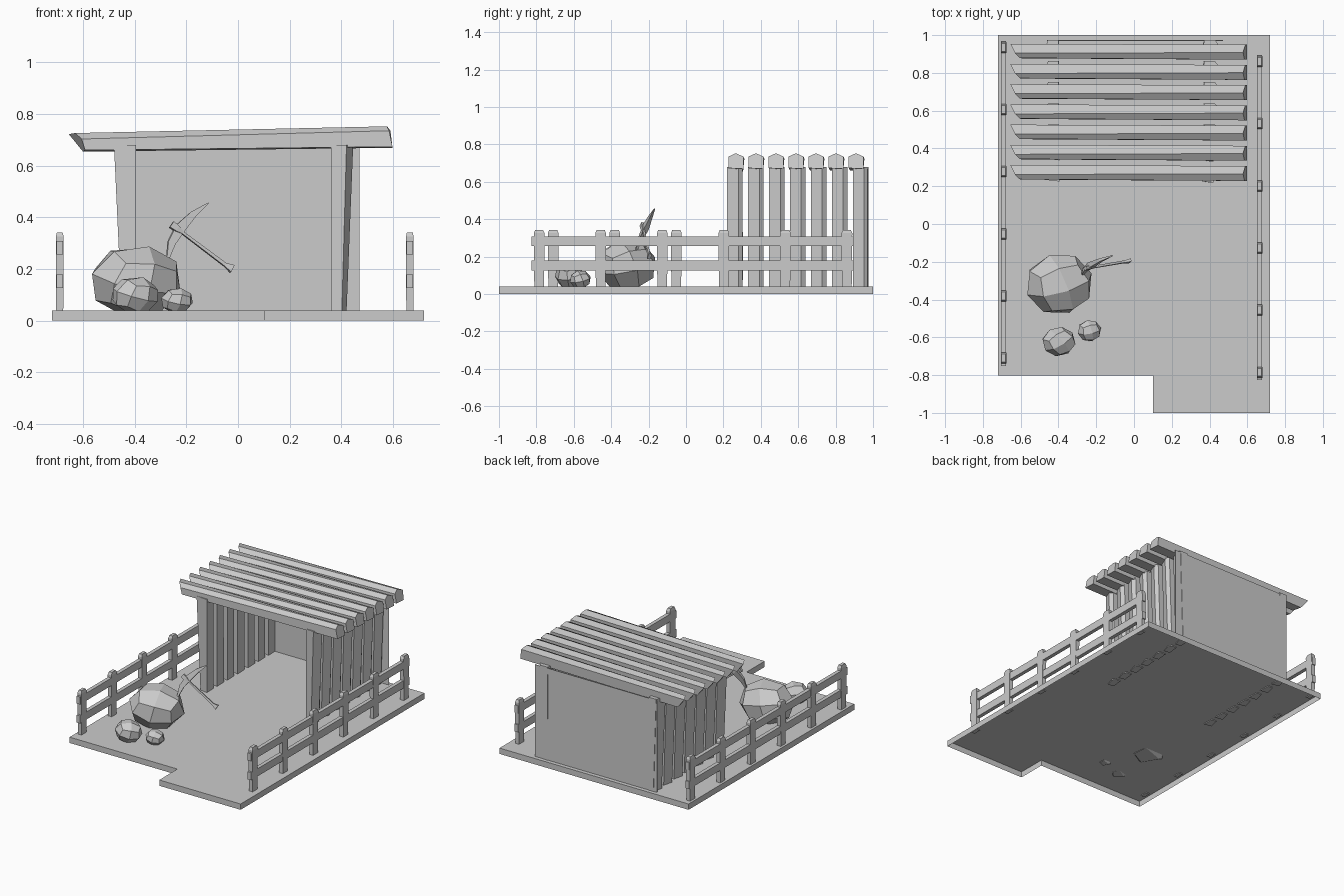
import bpy, bmesh, math
from mathutils import Vector, Matrix

if "Cube" in bpy.data.objects:
    bpy.data.objects.remove(bpy.data.objects["Cube"], do_unlink=True)

grey = bpy.data.materials.new("plain_grey")
grey.use_nodes = True
grey.diffuse_color = (0.6, 0.6, 0.6, 1)
grey.node_tree.nodes["Principled BSDF"].inputs["Base Color"].default_value = (0.6, 0.6, 0.6, 1)


def finish(name, bm):
    bmesh.ops.recalc_face_normals(bm, faces=bm.faces)
    mesh = bpy.data.meshes.new(name)
    bm.to_mesh(mesh)
    bm.free()
    mesh.materials.append(grey)
    obj = bpy.data.objects.new(name, mesh)
    bpy.context.collection.objects.link(obj)


def loft(name, rings, close_start=True):
    """Skin a solid through rings with equal point counts."""
    bm = bmesh.new()
    loops = [[bm.verts.new(p) for p in ring] for ring in rings]
    n = len(loops[0])
    for a, b in zip(loops, loops[1:]):
        for i in range(n):
            j = (i + 1) % n
            bm.faces.new((a[i], a[j], b[j], b[i]))
    if close_start:
        bm.faces.new(loops[0])
    bm.faces.new(loops[-1])
    finish(name, bm)


def rect(cx, cy, z, w, d):
    return [(cx + sx * w / 2, cy + sy * d / 2, z)
            for sx, sy in ((-1, -1), (1, -1), (1, 1), (-1, 1))]


def box(name, lo, hi):
    cx, cy = (lo[0] + hi[0]) / 2, (lo[1] + hi[1]) / 2
    loft(name, [rect(cx, cy, z, hi[0] - lo[0], hi[1] - lo[1]) for z in (lo[2], hi[2])])


def bar(name, stations, side):
    """Rectangular bar along stations of (point, width, thickness)."""
    side = Vector(side).normalized()
    pts = [Vector(s[0]) for s in stations]
    rings = []
    for i, (p, w, t) in enumerate(stations):
        along = (pts[min(i + 1, len(pts) - 1)] - pts[max(i - 1, 0)]).normalized()
        across = along.cross(side).normalized()
        rings.append([pts[i] + across * a * w / 2 + side * b * t / 2
                      for a, b in ((-1, -1), (1, -1), (1, 1), (-1, 1))])
    loft(name, rings)


# Ground tray with a stepped front edge, hollow underneath
outline = [(-1, 1, 1), (-1, -0.803, 1), (0.14, -0.803, 1), (0.14, -1, 1), (1, -1, 1), (1, 1, 1)]
loft("ground_slab", [[(x * 0.72, y, z) for x, y, _ in outline] for z in (0, 0.04)],
     close_start=False)

# Shed: back wall and rough-hewn wall planks, narrower at the foot
box("back_wall", (-0.46, 0.969, 0.035), (0.47, 0.973, 0.672))
sections = {
    "left": (0.36, 0.7, [(0.36, 0.226), (0.42, 0.22), (0.446, 0.28), (0.428, 0.303), (0.372, 0.303)]),
    "right": (-0.395, 0.65, [(-0.48, 0.235), (-0.395, 0.225), (-0.4, 0.303), (-0.455, 0.303)]),
}
for label, (inner, foot, section) in sections.items():
    for i in range(7):
        dy = 0.112 * i
        loft(f"{label}_wall_plank_{i + 1}", [
            [(inner + (x - inner) * s, y + dy, z) for x, y in section]
            for z, s in ((0.035, foot), (0.68, 1))])

# Roof beams with a ridged, skewed section
right_end = [(-0.592, 0.235, 0.66), (-0.6, 0.305, 0.654), (-0.655, 0.312, 0.722),
             (-0.63, 0.262, 0.726), (-0.605, 0.237, 0.703)]
left_end = [(0.598, 0.228, 0.673), (0.598, 0.307, 0.669), (0.59, 0.307, 0.735),
            (0.577, 0.266, 0.752), (0.585, 0.228, 0.735)]
for i in range(7):
    loft(f"roof_beam_{i + 1}", [[(x, y + 0.107 * i, z) for x, y, z in end]
                                for end in (right_end, left_end)])

# Fences: six posts with tapered tops and two rails on each side
for label, x, y0 in (("left", 0.665, -0.785), ("right", -0.69, -0.71)):
    for i in range(6):
        y = y0 + 0.329 * i
        loft(f"{label}_fence_post_{i + 1}", [
            rect(x, y, 0.035, 0.027, 0.052), rect(x, y, 0.325, 0.03, 0.058),
            rect(x, y, 0.342, 0.022, 0.042)])
    for level, z in (("lower", 0.152), ("upper", 0.282)):
        box(f"{label}_{level}_rail", (x - 0.013, y0 - 0.042, z - 0.026),
            (x + 0.013, y0 + 1.68, z + 0.026))


# Rounded blocky rocks with flat facets, fitted to a box
def rock(name, lo, hi, spin):
    bm = bmesh.new()
    bmesh.ops.create_cube(bm, size=2)
    bmesh.ops.subdivide_edges(bm, edges=bm.edges, cuts=1, use_grid_fill=True)
    rot = Matrix.Rotation(spin, 3, 'Z') @ Matrix.Rotation(0.3, 3, 'X') @ Matrix.Rotation(0.2, 3, 'Y')
    for v in bm.verts:
        v.co = rot @ v.co.normalized()
    for k in range(3):
        values = [v.co[k] for v in bm.verts]
        low, span = min(values), max(values) - min(values)
        for v in bm.verts:
            v.co[k] = lo[k] + (v.co[k] - low) * (hi[k] - lo[k]) / span
    finish(name, bm)


rock("large_rock", (-0.565, -0.47, 0.02), (-0.225, -0.165, 0.287), 0.3)
rock("medium_rock", (-0.485, -0.7, 0.03), (-0.31, -0.545, 0.168), 0.6)
rock("small_rock", (-0.297, -0.62, 0.03), (-0.175, -0.51, 0.125), 0.2)

# Pickaxe stuck in the large rock
flat = (-0.3, 0.93, -0.2)
bar("pickaxe_handle", [((-0.258, -0.235, 0.372), 0.028, 0.018), ((-0.235, -0.232, 0.355), 0.024, 0.016),
                       ((-0.215, -0.228, 0.34), 0.01, 0.012), ((-0.05, -0.2, 0.216), 0.014, 0.012),
                       ((-0.022, -0.195, 0.2), 0.032, 0.018)], flat)
bar("pickaxe_head", [((-0.115, -0.168, 0.455), 0.004, 0.006), ((-0.175, -0.19, 0.41), 0.026, 0.016),
                     ((-0.225, -0.215, 0.357), 0.04, 0.028), ((-0.258, -0.242, 0.3), 0.03, 0.018),
                     ((-0.275, -0.27, 0.225), 0.006, 0.008)], flat)
